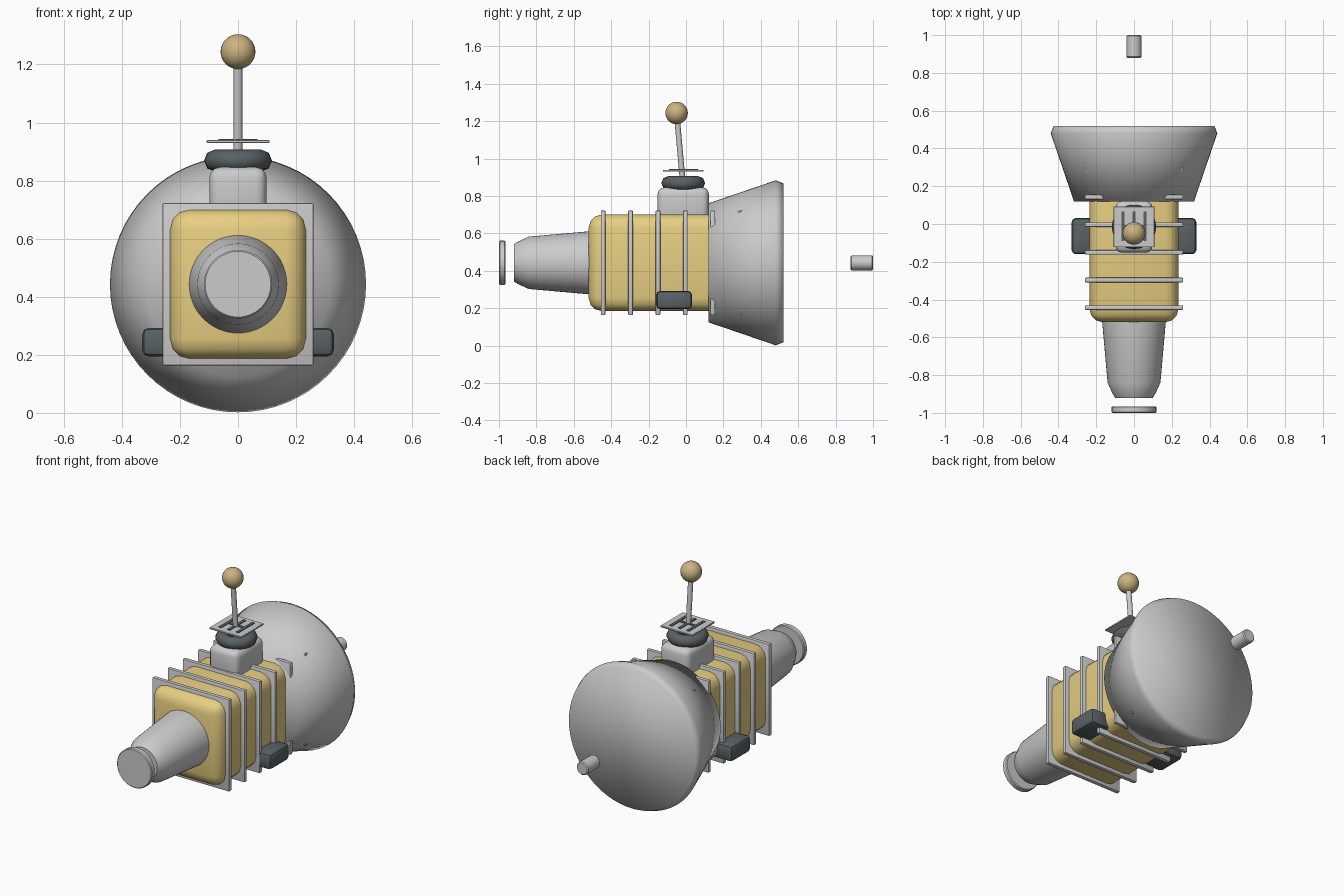
import bpy, bmesh, math
from mathutils import Vector

if "Cube" in bpy.data.objects:
    bpy.data.objects.remove(bpy.data.objects["Cube"])

ZC = 0.443   # height of the main axis


def mat(name, col):
    m = bpy.data.materials.new(name)
    m.diffuse_color = (*col, 1)
    m.use_nodes = True
    m.node_tree.nodes["Principled BSDF"].inputs["Base Color"].default_value = m.diffuse_color
    return m


YELLOW = mat("yellow_paint", (0.80, 0.62, 0.22))
DARK = mat("dark_rubber", (0.10, 0.12, 0.13))
TAN = mat("tan_wood", (0.60, 0.45, 0.22))


def finish(obj, m=None, angle=40):
    if m:
        obj.data.materials.append(m)
    bpy.ops.object.select_all(action='DESELECT')
    obj.select_set(True)
    bpy.context.view_layer.objects.active = obj
    bpy.ops.object.shade_smooth_by_angle(angle=math.radians(angle))
    return obj


def from_bmesh(name, bm):
    me = bpy.data.meshes.new(name)
    bmesh.ops.recalc_face_normals(bm, faces=bm.faces[:])
    bm.to_mesh(me)
    bm.free()
    obj = bpy.data.objects.new(name, me)
    bpy.context.collection.objects.link(obj)
    return obj


def box(name, lo, hi, bevel=0, segs=2, m=None):
    lo, hi = Vector(lo), Vector(hi)
    bm = bmesh.new()
    bmesh.ops.create_cube(bm, size=1)
    for v in bm.verts:
        v.co = (lo + hi) / 2 + v.co * (hi - lo)
    if bevel:
        bmesh.ops.bevel(bm, geom=bm.edges[:], offset=bevel, segments=segs,
                        profile=0.5, affect='EDGES')
    return finish(from_bmesh(name, bm), m)


def lathe_y(name, profile, n=48, m=None, angle=40):
    """Solid of revolution about the main axis; profile is (y, radius)."""
    bm = bmesh.new()
    rings = []
    for y, r in profile:
        rings.append([bm.verts.new((r * math.cos(2 * math.pi * i / n), y,
                                    ZC + r * math.sin(2 * math.pi * i / n)))
                      for i in range(n)])
    for a, b in zip(rings, rings[1:]):
        for i in range(n):
            j = (i + 1) % n
            bm.faces.new((a[i], a[j], b[j], b[i]))
    bm.faces.new(rings[0])
    bm.faces.new(rings[-1])
    return finish(from_bmesh(name, bm), m, angle)


# Main casing
box("gear_casing", (-0.235, -0.52, ZC - 0.258), (0.235, 0.515, ZC + 0.258), 0.07, 3, YELLOW)

# Ribs around the casing (the rear ones poke through the bell)
for i in range(6):
    y = -0.443 + 0.1465 * i
    box(f"casing_rib_{i + 1}", (-0.26, y - 0.0125, ZC - 0.28),
        (0.26, y + 0.0125, ZC + 0.28), 0.006)

# Bell housing, tail housing, output flange and input shaft
lathe_y("bell_housing", [(0.12, 0.318), (0.48, 0.441), (0.52, 0.425)], 64, angle=75)
lathe_y("tail_housing", [(-0.92, 0.10), (-0.895, 0.115), (-0.84, 0.14), (-0.50, 0.17)])
lathe_y("output_flange", [(-1.0, 0.113), (-0.995, 0.118), (-0.97, 0.118), (-0.965, 0.113)])
lathe_y("input_shaft", [(0.88, 0.034), (0.886, 0.04), (0.994, 0.04), (1.0, 0.034)], 24)

# Rubber mounts on both sides
for s, side in ((-1, "left"), (1, "right")):
    xs = sorted((s * 0.19, s * 0.33))
    box(f"{side}_mount", (xs[0], -0.16, 0.195), (xs[1], 0.032, 0.293), 0.022, 2, DARK)

# Shifter tower and boot
SY = -0.015
box("shifter_tower", (-0.098, SY - 0.137, 0.66), (0.098, SY + 0.137, 0.846), 0.035, 3)
bpy.ops.mesh.primitive_torus_add(location=(0, SY, 0.869), major_radius=0.079,
                                 minor_radius=0.038, major_segments=32, minor_segments=8)
boot = bpy.context.object
boot.name = "shifter_boot"
finish(boot, DARK, 50)

# Gate plate with the slot pattern
box("gate_plate", (-0.108, SY - 0.108, 0.930), (0.108, SY + 0.108, 0.940), 0.002, 1)
for i, x in enumerate((-0.058, 0, 0.058)):
    box(f"gate_slot_{i + 1}", (x - 0.009, SY - 0.075, 0.936),
        (x + 0.009, SY + 0.08, 0.944), m=DARK)
box("gate_cross_slot", (-0.067, SY - 0.009, 0.936), (0.067, SY + 0.009, 0.9435), m=DARK)

# Lever and knob
a, b = Vector((0, -0.015, 0.85)), Vector((0, -0.048, 1.22))
bpy.ops.mesh.primitive_cylinder_add(vertices=16, radius=0.015, depth=(b - a).length,
                                    location=(a + b) / 2)
lever = bpy.context.object
lever.name = "shift_lever"
lever.rotation_euler = (b - a).to_track_quat('Z', 'Y').to_euler()
finish(lever)
bpy.ops.mesh.primitive_uv_sphere_add(segments=32, ring_count=16, radius=0.06,
                                     location=(0, -0.05, 1.244))
knob = bpy.context.object
knob.name = "shift_knob"
finish(knob, TAN)
